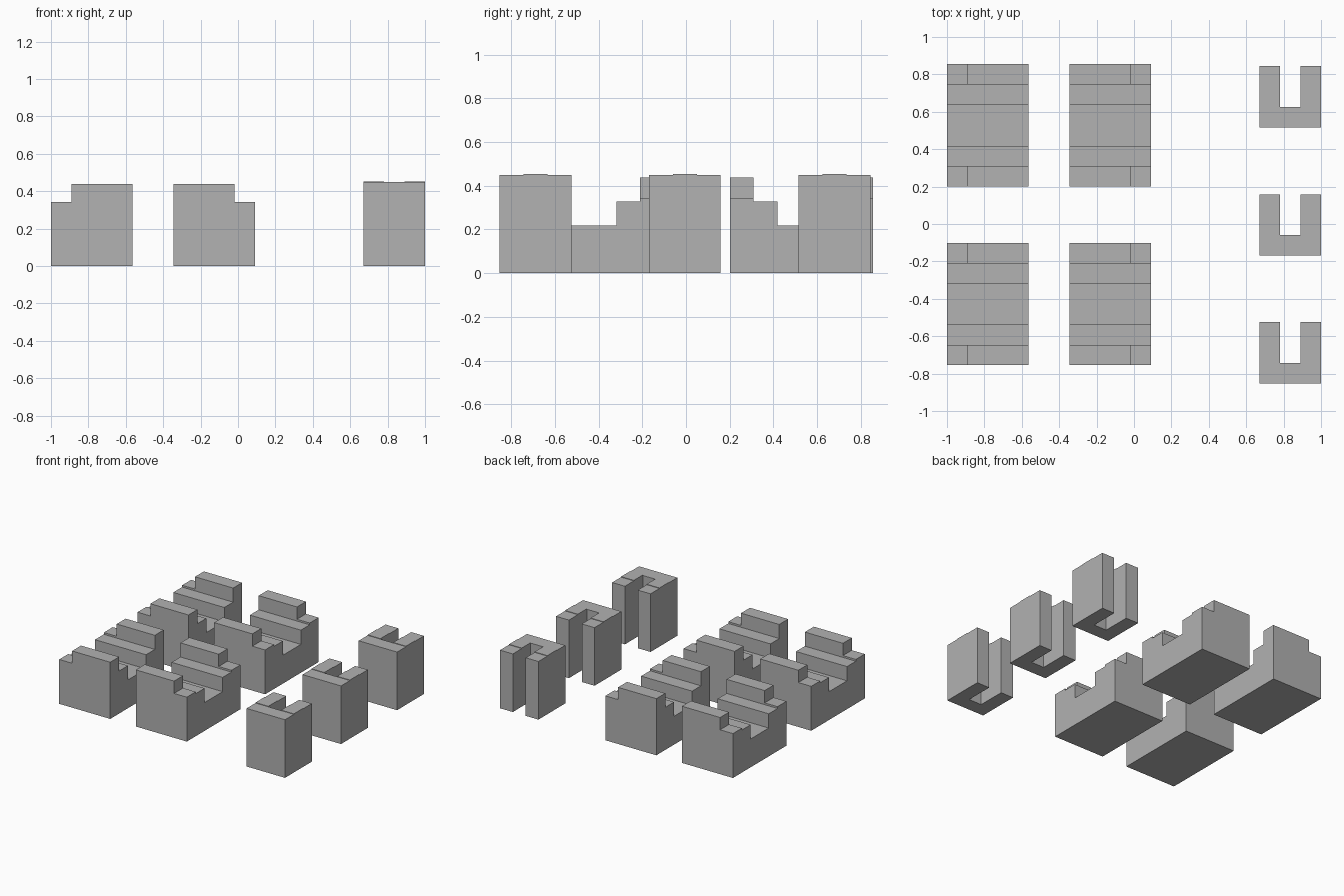
import bpy
import bmesh
from mathutils import Vector

cube = bpy.data.objects.get("Cube")
if cube:
    bpy.data.objects.remove(cube, do_unlink=True)

# One plain grey for everything
grey = bpy.data.materials.new("plain_grey")
grey.use_nodes = True
grey.diffuse_color = (0.445, 0.445, 0.445, 1)
grey.node_tree.nodes["Principled BSDF"].inputs["Base Color"].default_value = grey.diffuse_color


def prism(name, outline, sweep):
    """Sweep a closed outline of 3D points along a vector."""
    bm = bmesh.new()
    face = bm.faces.new([bm.verts.new(p) for p in outline])
    swept = bmesh.ops.extrude_face_region(bm, geom=[face], use_keep_orig=True)
    moved = [v for v in swept["geom"] if isinstance(v, bmesh.types.BMVert)]
    bmesh.ops.translate(bm, verts=moved, vec=Vector(sweep))
    bmesh.ops.recalc_face_normals(bm, faces=bm.faces)
    mesh = bpy.data.meshes.new(name)
    bm.to_mesh(mesh)
    bm.free()
    mesh.materials.append(grey)
    obj = bpy.data.objects.new(name, mesh)
    bpy.context.collection.objects.link(obj)
    return obj


def box(name, x0, x1, y0, y1, z0, z1):
    return prism(name, [(x0, y0, z0), (x1, y0, z0), (x1, y1, z0), (x0, y1, z0)],
                 (0, 0, z1 - z0))


def stepped_block(name, x0, x1, notch_x, yc):
    """Block with a stepped channel across it and its outer top corners notched."""
    half = [(0.327, 0), (0.327, 0.438), (0.218, 0.438), (0.218, 0.329),
            (0.11, 0.329), (0.11, 0.219)]
    profile = half + [(-y, z) for y, z in reversed(half)]
    block = prism(name, [(x0, yc + y, z) for y, z in profile], (x1 - x0, 0, 0))
    cutter = box(name + "_cutter", notch_x - 0.15, notch_x + 0.15,
                 yc - 0.4, yc + 0.4, 0.343, 0.6)
    cutter.hide_render = True
    cut = block.modifiers.new("corner_notch", 'BOOLEAN')
    cut.operation = 'DIFFERENCE'
    cut.solver = 'EXACT'
    cut.object = cutter
    bpy.context.view_layer.objects.active = block
    bpy.ops.object.modifier_apply(modifier=cut.name)
    bpy.data.objects.remove(cutter, do_unlink=True)


def slotted_pillar(name, yc):
    """U-shaped pillar, open towards the back, with faintly raised arm centres."""
    xc, r, s, h = 0.835, 0.164, 0.055, 0.449
    plan = [(-r, -r), (r, -r), (r, r), (s, r), (s, -s), (-s, -s), (-s, r), (-r, r)]
    prism(name, [(xc + x, yc + y, 0) for x, y in plan], (0, 0, h))
    for side, x in (("right", xc - r), ("left", xc + s)):
        box(f"{name}_{side}_cap", x, x + r - s, yc - s, yc + s, h, h + 0.004)


# Four stepped blocks, notched on their outer sides
for row, yc in (("front", -0.428), ("back", 0.528)):
    stepped_block(f"{row}_right_block", -1.0, -0.564, -1.04, yc)
    stepped_block(f"{row}_left_block", -0.345, 0.091, 0.132, yc)

# Row of three slotted pillars
for place, yc in (("front", -0.689), ("middle", -0.005), ("back", 0.68)):
    slotted_pillar(f"{place}_pillar", yc)
